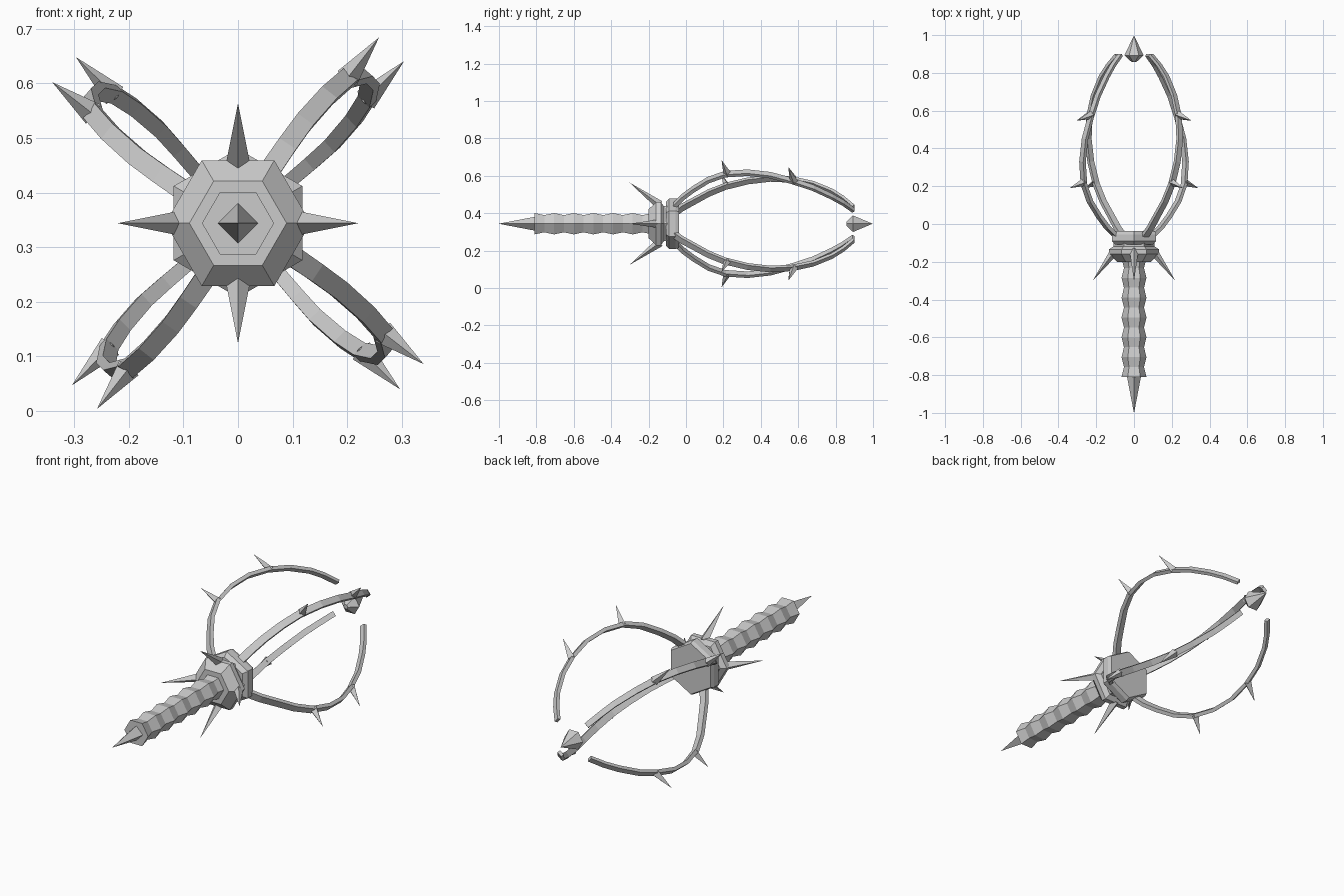
import bpy, bmesh, math
from mathutils import Vector

if "Cube" in bpy.data.objects:
    bpy.data.objects.remove(bpy.data.objects["Cube"])

CZ = 0.344  # height of the long axis

mat = bpy.data.materials.new("grey metal")
mat.diffuse_color = (0.6, 0.6, 0.6, 1)
mat.use_nodes = True
mat.node_tree.nodes["Principled BSDF"].inputs["Base Color"].default_value = mat.diffuse_color


def finish(name, bm):
    bmesh.ops.recalc_face_normals(bm, faces=bm.faces)
    me = bpy.data.meshes.new(name)
    bm.to_mesh(me)
    bm.free()
    me.materials.append(mat)
    ob = bpy.data.objects.new(name, me)
    bpy.context.collection.objects.link(ob)
    return ob


def loft(bm, rings):
    """Skin a list of equal-length point rings and cap both ends."""
    vs = [[bm.verts.new(p) for p in ring] for ring in rings]
    n = len(vs[0])
    for a, b in zip(vs, vs[1:]):
        for i in range(n):
            j = (i + 1) % n
            bm.faces.new((a[i], a[j], b[j], b[i]))
    bm.faces.new(vs[0])
    bm.faces.new(vs[-1])


def lathe(name, profile, sides, phase=0.0):
    """Faceted solid around the long axis; profile holds (y, radius)."""
    bm = bmesh.new()
    ang = [phase + 2 * math.pi * i / sides for i in range(sides)]
    loft(bm, [[Vector((r * math.cos(a), y, CZ + r * math.sin(a))) for a in ang]
              for y, r in profile])
    return finish(name, bm)


def spike(name, base, tip, radius):
    """Four-sided thorn with one edge in the plane of the long axis."""
    d = (tip - base).normalized()
    s = d.cross(Vector((0, 1, 0))).normalized()
    t = d.cross(s)
    bm = bmesh.new()
    ring = [bm.verts.new(base + radius * v) for v in (s, t, -s, -t)]
    top = bm.verts.new(tip)
    for i in range(4):
        bm.faces.new((ring[i], ring[(i + 1) % 4], top))
    bm.faces.new(ring)
    return finish(name, bm)


def polar(r, deg, y):
    a = math.radians(deg)
    return Vector((r * math.cos(a), y, CZ + r * math.sin(a)))


# ribbed hexagonal handle
lathe("handle", [(-0.81 + 0.0525 * i, 0.053 if i % 2 else 0.066) for i in range(13)], 6)
# pommel spike
lathe("pommel_spike", [(-1.0, 0.0005), (-0.808, 0.037)], 4)
# two hexagonal guard blocks, turned 30 degrees to each other
lathe("guard_front", [(-0.2, 0.089), (-0.16, 0.133), (-0.135, 0.133), (-0.118, 0.108)], 6)
lathe("guard_waist", [(-0.135, 0.108), (-0.085, 0.108)], 6)
lathe("guard_back", [(-0.108, 0.115), (-0.09, 0.136), (-0.055, 0.136), (-0.037, 0.128)],
      6, math.radians(30))
# floating crystal between the claw ends
lathe("crystal", [(0.857, 0.012), (0.893, 0.051), (0.997, 0.0005)], 6)

# claw centre line: y, radius, twist from the diagonal in degrees
PATH = [(-0.06, 0.115, 14), (-0.02, 0.165, 13), (0.04, 0.22, 12), (0.12, 0.285, 10),
        (0.21, 0.332, 8), (0.33, 0.356, 5), (0.45, 0.355, 2), (0.57, 0.328, -1),
        (0.68, 0.286, -3), (0.78, 0.225, -5), (0.84, 0.175, -5.5), (0.895, 0.115, -6)]

for k in range(4):
    # guard thorns
    spike(f"guard_thorn_{k}", polar(0.1, 90 * k, -0.14), polar(0.22, 90 * k, -0.302), 0.024)

    # curved, slightly twisted claw
    base = 45 + 90 * k
    pts = [polar(r, base + o, y) for y, r, o in PATH]
    rings = []
    for i, p in enumerate(pts):
        tan = (pts[min(i + 1, len(pts) - 1)] - pts[max(i - 1, 0)]).normalized()
        a = math.radians(base + PATH[i][2])
        side = Vector((-math.sin(a), 0, math.cos(a)))
        side = (side - tan * side.dot(tan)).normalized()
        out = tan.cross(side)
        f = i / (len(pts) - 1)
        w, h = 0.019 - 0.006 * f, 0.010 - 0.002 * f
        rings.append([p + side * w * u + out * h * v
                      for u, v in ((1, 1), (-1, 1), (-1, -1), (1, -1))])
    bm = bmesh.new()
    loft(bm, rings)
    finish(f"claw_{k}", bm)

    # two thorns on each claw
    spike(f"claw_lower_thorn_{k}", polar(0.332, base + 8, 0.222),
          polar(0.427, base + 7.8, 0.19), 0.022)
    spike(f"claw_upper_thorn_{k}", polar(0.325, base - 1, 0.578),
          polar(0.425, base - 0.7, 0.547), 0.022)
